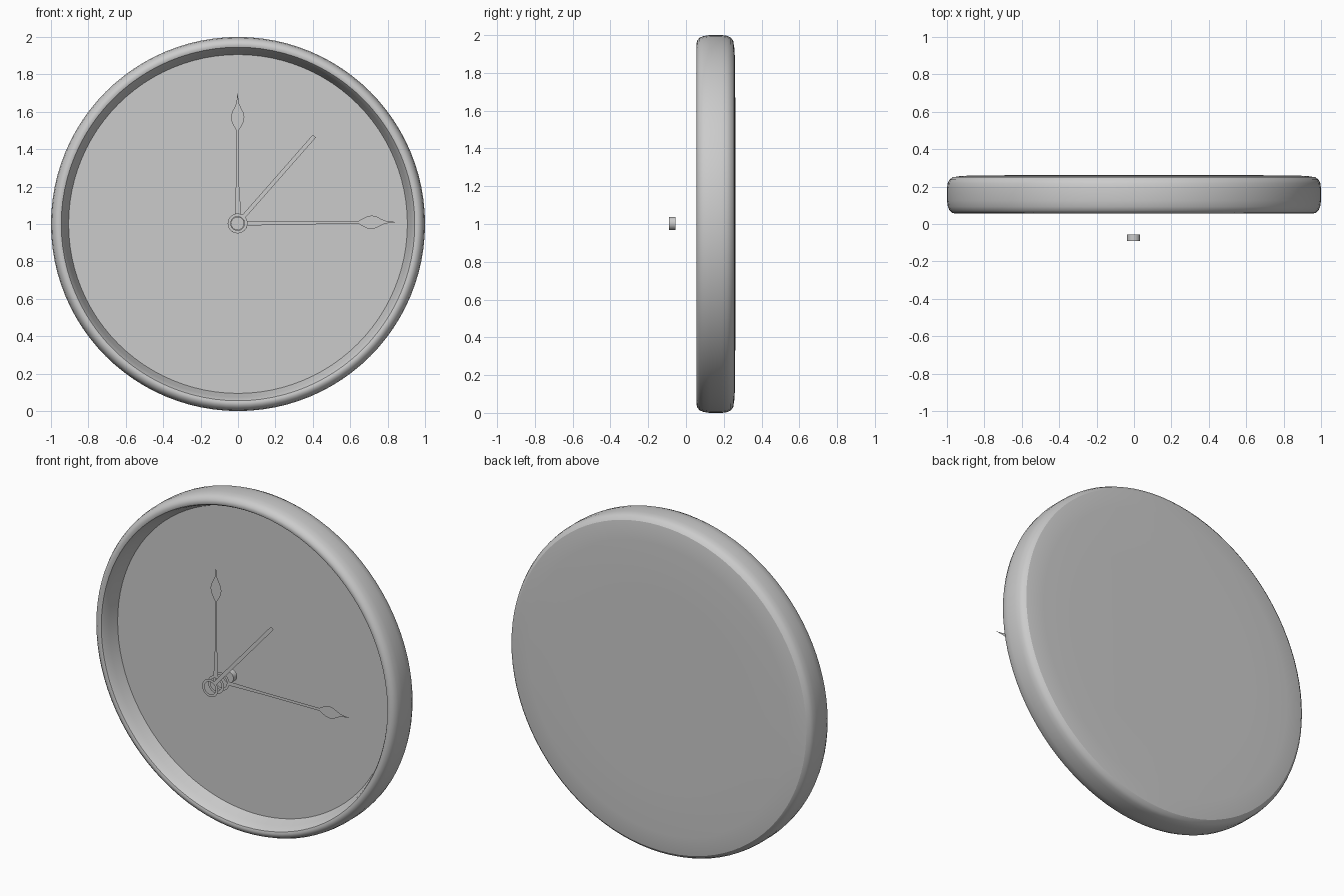
import bpy, bmesh, math

if "Cube" in bpy.data.objects:
    bpy.data.objects.remove(bpy.data.objects["Cube"])

SEG = 96
CZ = 1.0          # height of the clock centre


def make_object(name, bm, smooth=True):
    mesh = bpy.data.meshes.new(name)
    bm.to_mesh(mesh)
    bm.free()
    ob = bpy.data.objects.new(name, mesh)
    bpy.context.collection.objects.link(ob)
    if smooth:
        bpy.ops.object.select_all(action='DESELECT')
        ob.select_set(True)
        bpy.context.view_layer.objects.active = ob
        bpy.ops.object.shade_smooth_by_angle(angle=math.radians(35))
    return ob


def lathe(name, profile, cx=0.0, cz=CZ, seg=SEG):
    """Spin (radius, y) points around the y axis."""
    bm = bmesh.new()
    rings = []
    for r, y in profile:
        if r == 0:
            rings.append([bm.verts.new((cx, y, cz))] * seg)
        else:
            rings.append([bm.verts.new((cx + r * math.cos(2 * math.pi * i / seg), y,
                                        cz + r * math.sin(2 * math.pi * i / seg)))
                          for i in range(seg)])
    for a, b in zip(rings, rings[1:]):
        for i in range(seg):
            j = (i + 1) % seg
            quad = list(dict.fromkeys((a[i], a[j], b[j], b[i])))
            bm.faces.new(quad)
    return make_object(name, bm)


def hand(name, y, angle, blade, cx=-0.002, cz=1.003):
    """Flat hand: eyelet ring plus a mirrored blade of (distance, half width) points."""
    bm = bmesh.new()
    ca, sa = math.cos(angle), math.sin(angle)

    def vert(u, v):
        return bm.verts.new((cx + u * ca - v * sa, y, cz + u * sa + v * ca))

    n = 32
    inner, outer = [[vert(r * math.cos(2 * math.pi * i / n), r * math.sin(2 * math.pi * i / n))
                     for i in range(n)] for r in (0.037, 0.053)]
    for i in range(n):
        j = (i + 1) % n
        bm.faces.new((inner[i], outer[i], outer[j], inner[j]))
    pairs = [(vert(u, -w), vert(u, w)) for u, w in blade]
    for (a0, a1), (b0, b1) in zip(pairs, pairs[1:]):
        bm.faces.new((a0, b0, b1, a1))
    return make_object(name, bm, smooth=False)


# Rounded rim with a sloping inner lip
lathe("rim", [(0.905, 0.16), (0.925, 0.105), (0.937, 0.072), (0.945, 0.060), (0.957, 0.056),
              (0.972, 0.060), (0.986, 0.072), (0.995, 0.092), (1.0, 0.125), (1.0, 0.19),
              (0.996, 0.218), (0.987, 0.237), (0.97, 0.25)])

# Dial face and slightly domed back plate
lathe("dial", [(0, 0.158), (0.91, 0.158)])
lathe("back_plate", [(0.97, 0.25), (0.93, 0.256), (0.86, 0.26), (0.6, 0.261), (0, 0.262)])

# Centre pin
lathe("centre_pin", [(0, -0.09), (0.035, -0.09), (0.035, -0.055), (0, -0.055)], -0.002, 1.003, 32)

# Leaf tips shared by the two main hands
leaf = [(0.0, 0.008), (0.02, 0.020), (0.045, 0.032), (0.07, 0.036), (0.095, 0.030),
        (0.12, 0.017), (0.14, 0.008), (0.165, 0.004), (0.197, 0.0005)]

# Three flat hands, spaced in front of the dial
hand("minute_hand", -0.155, math.radians(0.5),
     [(0.051, 0.012), (0.3, 0.008)] + [(0.648 + u, w) for u, w in leaf])
hand("hour_hand", -0.205, math.radians(90),
     [(0.051, 0.015), (0.19, 0.013), (0.195, 0.008)] + [(0.5 + u, w) for u, w in leaf])
hand("second_hand", -0.26, math.radians(48.7), [(0.052, 0.011), (0.622, 0.011)])
